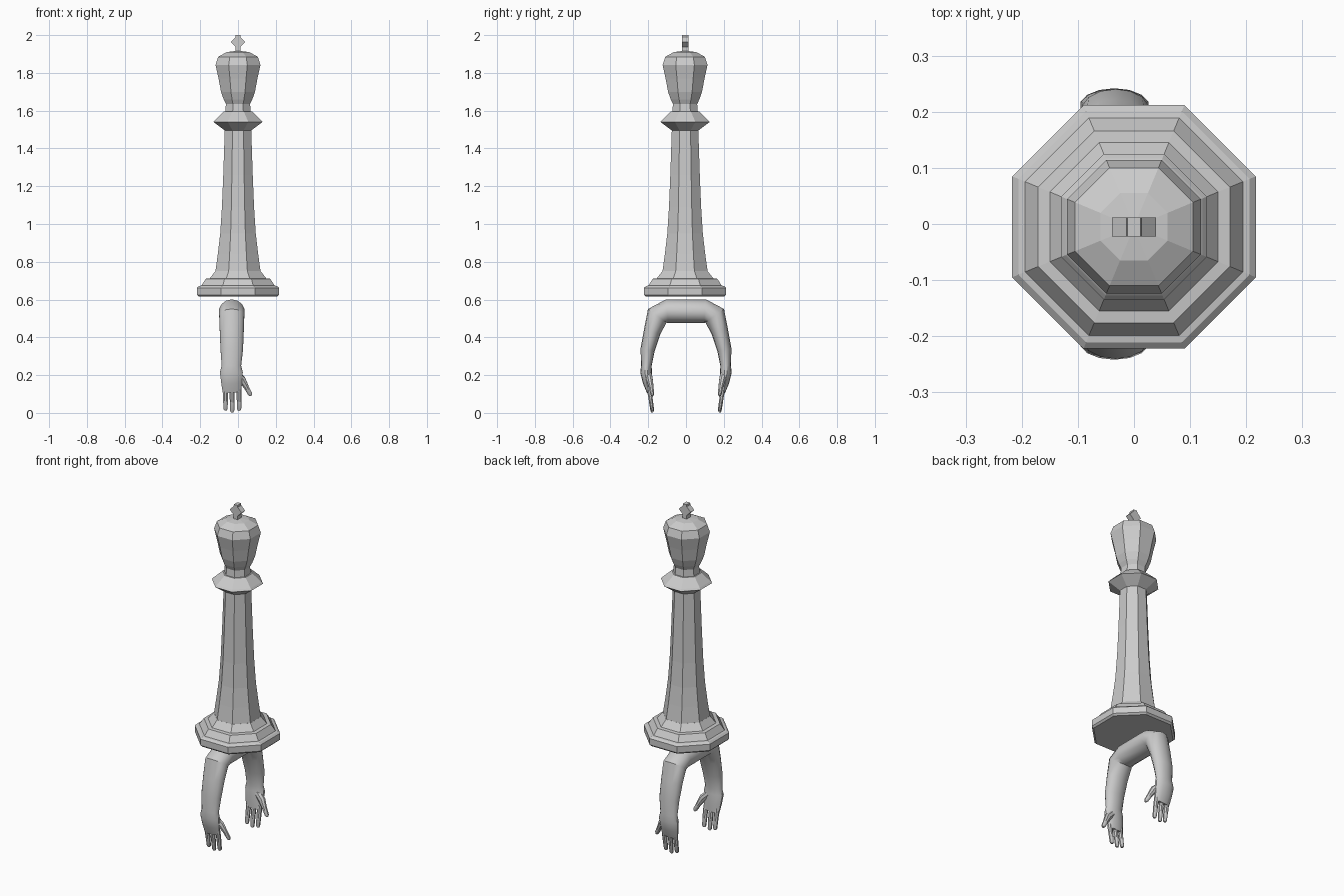
import bpy, bmesh, math
from mathutils import Vector

if "Cube" in bpy.data.objects:
    bpy.data.objects.remove(bpy.data.objects["Cube"])

grey = bpy.data.materials.new("light grey")
grey.diffuse_color = (0.6, 0.6, 0.6, 1)
grey.use_nodes = True
grey.node_tree.nodes["Principled BSDF"].inputs["Base Color"].default_value = grey.diffuse_color


def finish(bm, name, smooth=False):
    bmesh.ops.recalc_face_normals(bm, faces=bm.faces)
    me = bpy.data.meshes.new(name)
    bm.to_mesh(me)
    bm.free()
    me.materials.append(grey)
    ob = bpy.data.objects.new(name, me)
    bpy.context.collection.objects.link(ob)
    if smooth:
        bpy.ops.object.select_all(action='DESELECT')
        ob.select_set(True)
        bpy.context.view_layer.objects.active = ob
        bpy.ops.object.shade_smooth_by_angle(angle=math.radians(40))
    return ob


def skin(bm, rings):
    """Bridge a list of vertex rings and cap both ends."""
    rings = [[bm.verts.new(p) for p in r] for r in rings]
    n = len(rings[0])
    for a, b in zip(rings, rings[1:]):
        for i in range(n):
            j = (i + 1) % n
            bm.faces.new((a[i], a[j], b[j], b[i]))
    bm.faces.new(rings[0])
    bm.faces.new(rings[-1])


def lathe(name, profile, y=-0.005):
    """Octagonal turned part; radii are measured to the flats."""
    k = 1 / math.cos(math.pi / 8)
    ang = [(i + 0.5) * math.pi / 4 for i in range(8)]
    bm = bmesh.new()
    skin(bm, [[(r * k * math.cos(a), y + r * k * math.sin(a), z) for a in ang]
              for r, z in profile])
    return finish(bm, name)


def tube(name, path, sides):
    """Elliptical tube; path points are (x, y, z, radius across x, other radius)."""
    pts = [Vector(p[:3]) for p in path]
    rings = []
    for i, p in enumerate(path):
        t = (pts[min(i + 1, len(pts) - 1)] - pts[max(i - 1, 0)]).normalized()
        u = Vector((1, 0, 0))
        u = (u - t * u.dot(t)).normalized()
        v = t.cross(u)
        rings.append([pts[i] + u * p[3] * math.cos(a) + v * p[4] * math.sin(a)
                      for a in (math.tau * (k + 0.5) / sides for k in range(sides))])
    bm = bmesh.new()
    skin(bm, rings)
    return finish(bm, name, True)


# Tower: base, shaft, collar and head
lathe("base", [(0.207, 0.615), (0.217, 0.625), (0.217, 0.662), (0.206, 0.672),
               (0.194, 0.674), (0.171, 0.71), (0.15, 0.712), (0.120, 0.75)])
lathe("shaft", [(0.120, 0.745), (0.107, 0.84), (0.094, 0.95), (0.085, 1.09),
                (0.078, 1.26), (0.070, 1.50)])
lathe("collar", [(0.070, 1.495), (0.130, 1.54), (0.122, 1.55), (0.075, 1.595)])
lathe("head", [(0.068, 1.59), (0.064, 1.635), (0.076, 1.66), (0.090, 1.70),
               (0.103, 1.77), (0.119, 1.842), (0.105, 1.885), (0.060, 1.91),
               (0.004, 1.917)])

# Finial: flat diamond on a short stem
outline = [(-0.013, 1.91), (0.013, 1.91), (0.013, 1.937), (0.039, 1.963),
           (0.013, 1.989), (0.012, 2.0), (-0.012, 2.0), (-0.013, 1.989),
           (-0.039, 1.963), (-0.013, 1.937)]
bm = bmesh.new()
skin(bm, [[(x, y, z) for x, z in outline] for y in (-0.022, 0.012)])
finish(bm, "finial")

# Arms: one arch running from palm to palm
half = [(-0.033, 0.100, 0.538, 0.068, 0.063), (-0.033, 0.152, 0.514, 0.068, 0.061),
        (-0.033, 0.179, 0.430, 0.065, 0.045), (-0.033, 0.203, 0.335, 0.061, 0.038),
        (-0.035, 0.210, 0.250, 0.053, 0.028), (-0.035, 0.211, 0.215, 0.062, 0.031),
        (-0.034, 0.203, 0.160, 0.056, 0.025), (-0.031, 0.194, 0.110, 0.051, 0.014)]
tube("arms", [(x, -y, z, a, b) for x, y, z, a, b in reversed(half)] + half, 14)

# Fingers and thumbs, mirrored front to back
for s, side in ((-1, "front"), (1, "back")):
    for i, (x, tip) in enumerate(((-0.066, 0.014), (-0.031, 0.003), (0.006, 0.012))):
        tube(f"{side}_finger_{i + 1}",
             [(x, s * 0.197, 0.135, 0.014, 0.013), (x, s * 0.188, 0.08, 0.014, 0.012),
              (x, s * 0.179, tip + 0.008, 0.012, 0.010),
              (x, s * 0.178, tip, 0.007, 0.006)], 8)
    tube(f"{side}_thumb",
         [(-0.01, s * 0.200, 0.205, 0.020, 0.020), (0.022, s * 0.192, 0.175, 0.021, 0.018),
          (0.045, s * 0.184, 0.135, 0.014, 0.013), (0.064, s * 0.179, 0.100, 0.012, 0.011),
          (0.069, s * 0.178, 0.091, 0.007, 0.006)], 8)
